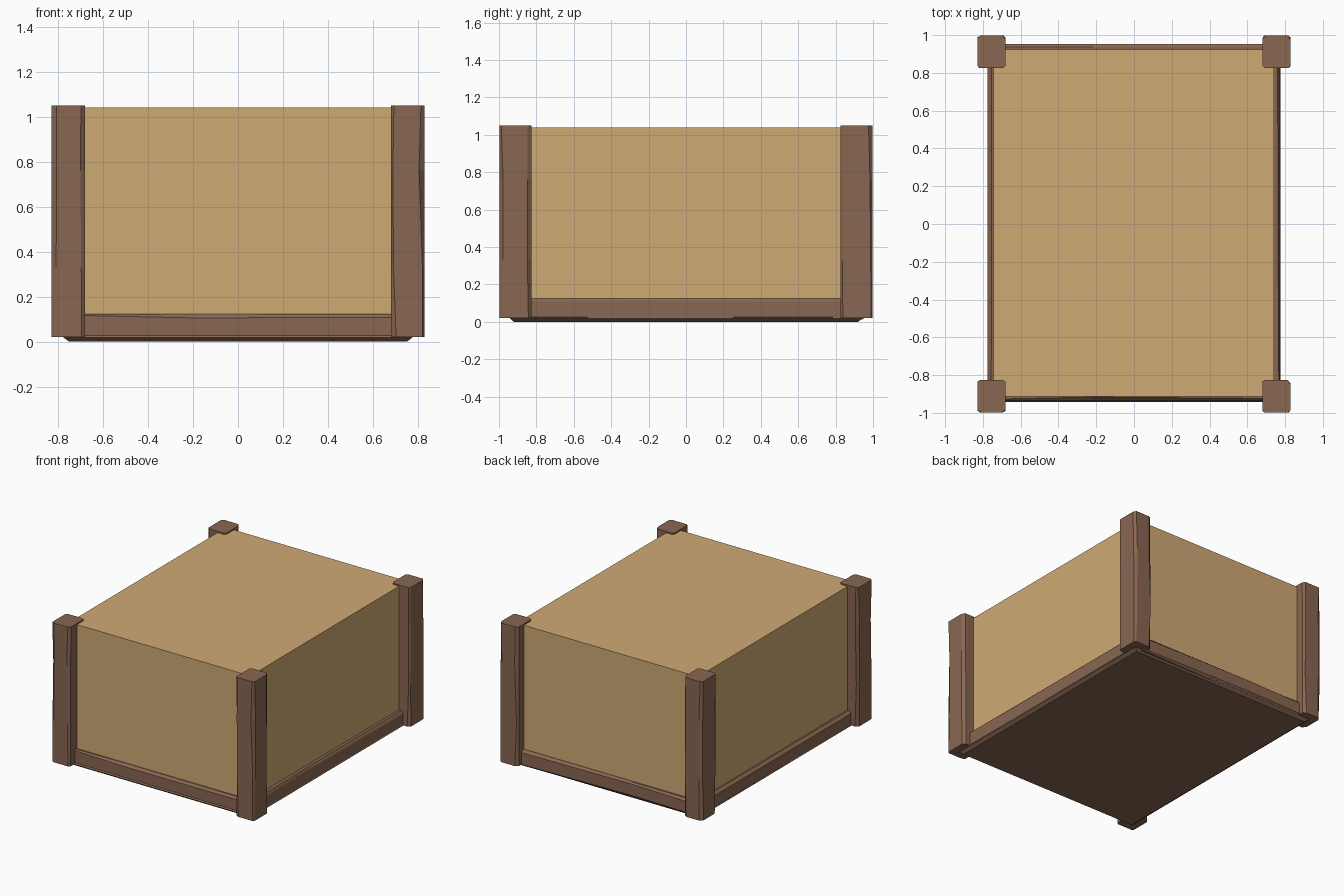
import bpy, bmesh, random
from mathutils import Vector

if "Cube" in bpy.data.objects:
    bpy.data.objects.remove(bpy.data.objects["Cube"])

random.seed(4)


def material(name, rgb):
    m = bpy.data.materials.new(name)
    m.diffuse_color = (*rgb, 1.0)
    m.use_nodes = True
    m.node_tree.nodes["Principled BSDF"].inputs["Base Color"].default_value = m.diffuse_color
    return m


wood = material("brown wood", (0.250, 0.134, 0.084))
fill = material("tan fill", (0.625, 0.400, 0.176))


def finish(bm, name, mat):
    bmesh.ops.recalc_face_normals(bm, faces=bm.faces)
    me = bpy.data.meshes.new(name)
    bm.to_mesh(me)
    bm.free()
    me.materials.append(mat)
    ob = bpy.data.objects.new(name, me)
    bpy.context.collection.objects.link(ob)
    return ob


def skin(bm, rings):
    """Join rings of verts into a closed, capped tube."""
    n = len(rings[0])
    for a, b in zip(rings, rings[1:]):
        for i in range(n):
            j = (i + 1) % n
            bm.faces.new((a[i], a[j], b[j], b[i]))
    bm.faces.new(rings[0])
    bm.faces.new(rings[-1])


def beam(name, lo, hi, axis, stations, cmin, cmax):
    """Hand-cut beam: long edges chamfered by an amount that varies along it."""
    u, v = [i for i in range(3) if i != axis]
    bm = bmesh.new()
    rings = []
    for t in stations:
        ring = []
        for k, (su, sv) in enumerate(((0, 0), (1, 0), (1, 1), (0, 1))):
            cu, cv = random.uniform(cmin, cmax), random.uniform(cmin, cmax)
            cu_pt = ((hi if su else lo)[u] + (-cu if su else cu), (hi if sv else lo)[v])
            cv_pt = ((hi if su else lo)[u], (hi if sv else lo)[v] + (-cv if sv else cv))
            for p in ((cv_pt, cu_pt) if k % 2 == 0 else (cu_pt, cv_pt)):
                co = Vector((0, 0, 0))
                co[u], co[v] = p
                co[axis] = lo[axis] + (hi[axis] - lo[axis]) * t
                ring.append(bm.verts.new(co))
        rings.append(ring)
    skin(bm, rings)
    return finish(bm, name, wood)


# Corner posts
for side, sx in (("left", -1), ("right", 1)):
    for end, sy in (("front", -1), ("back", 1)):
        xs = sorted((sx * 0.68, sx * 0.828))
        ys = sorted((sy * 0.825, sy * 0.998))
        beam(f"{end}_{side}_post", (xs[0], ys[0], 0.02), (xs[1], ys[1], 1.05),
             2, (0, 0.3, 0.72, 1), 0.008, 0.024)

# Bottom rails between the posts
cuts = (0, 0.35, 1)
beam("front_rail", (-0.72, -0.935, 0.012), (0.72, -0.87, 0.124), 0, cuts, 0.006, 0.022)
beam("back_rail", (-0.72, 0.87, 0.012), (0.72, 0.953, 0.124), 0, cuts, 0.006, 0.022)
beam("left_rail", (-0.775, -0.87, 0.012), (-0.70, 0.87, 0.127), 1, cuts, 0.006, 0.022)
beam("right_rail", (0.70, -0.87, 0.012), (0.773, 0.87, 0.127), 1, cuts, 0.006, 0.022)

# Base board with a sloped lower edge
bm = bmesh.new()
rings = []
for x, y, z in ((0.75, 0.92, 0.0), (0.775, 0.942, 0.018), (0.76, 0.925, 0.04)):
    rings.append([bm.verts.new((sx * x, sy * y, z))
                  for sx, sy in ((-1, -1), (1, -1), (1, 1), (-1, 1))])
skin(bm, rings)
finish(bm, "base_board", wood)

# Solid tan block filling the frame
bm = bmesh.new()
skin(bm, [[bm.verts.new((x, y, z)) for x, y in
           ((-0.744, -0.912), (0.74, -0.912), (0.74, 0.924), (-0.744, 0.924))]
          for z in (0.03, 1.04)])
finish(bm, "filling_block", fill)
